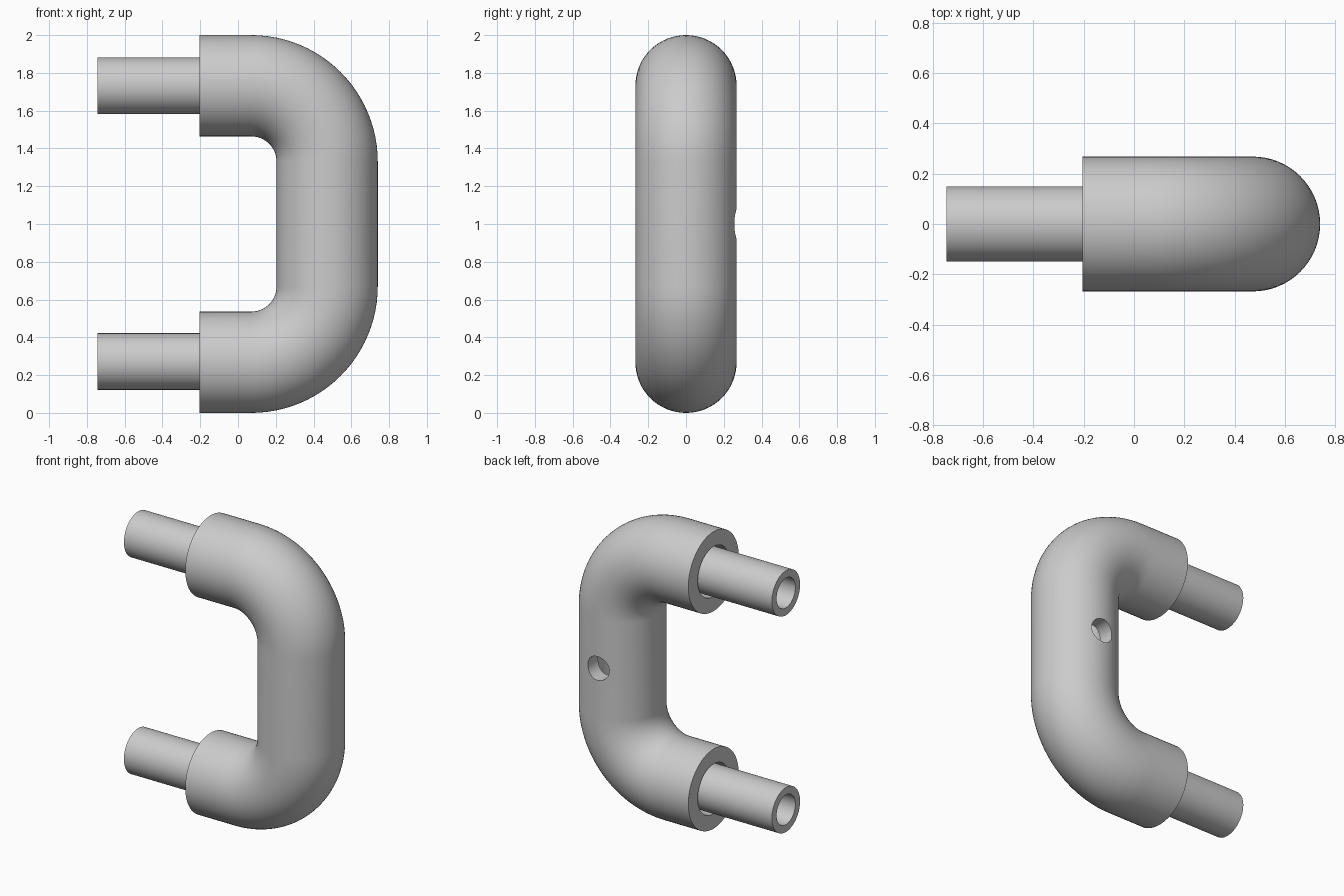
import bpy, bmesh, math
from mathutils import Vector

if "Cube" in bpy.data.objects:
    bpy.data.objects.remove(bpy.data.objects["Cube"])

SEG = 64                      # sides around every tube
OUTER, INNER = 0.268, 0.168   # bent sleeve radii
PIPE, BORE = 0.15, 0.10       # straight pipe radii
BEND = 0.402                  # centreline bend radius
BX, TOP, LOW = 0.07, 1.732, 0.268

grey = bpy.data.materials.new("light grey")
grey.diffuse_color = (0.6, 0.6, 0.6, 1)
grey.use_nodes = True
grey.node_tree.nodes["Principled BSDF"].inputs["Base Color"].default_value = grey.diffuse_color


def hollow_sweep(name, path, r_out, r_in):
    """Sweep a ring along a path of (point, normal) pairs lying in the xz plane."""
    bm = bmesh.new()

    def rings(r):
        out = []
        for p, n in path:
            ring = []
            for i in range(SEG):
                a = 2 * math.pi * i / SEG
                ring.append(bm.verts.new(p + n * r * math.cos(a) + Vector((0, r * math.sin(a), 0))))
            out.append(ring)
        return out

    def bridge(a, b):
        for i in range(SEG):
            j = (i + 1) % SEG
            bm.faces.new((a[i], a[j], b[j], b[i]))

    outer, inner = rings(r_out), rings(r_in)
    for shell in (outer, inner):
        for a, b in zip(shell, shell[1:]):
            bridge(a, b)
    bridge(outer[0], inner[0])
    bridge(outer[-1], inner[-1])
    bmesh.ops.recalc_face_normals(bm, faces=bm.faces)
    mesh = bpy.data.meshes.new(name)
    bm.to_mesh(mesh)
    bm.free()
    mesh.materials.append(grey)
    ob = bpy.data.objects.new(name, mesh)
    bpy.context.collection.objects.link(ob)
    return ob


def activate(ob):
    bpy.ops.object.select_all(action='DESELECT')
    ob.select_set(True)
    bpy.context.view_layer.objects.active = ob


def smooth(ob):
    activate(ob)
    bpy.ops.object.shade_smooth_by_angle(angle=math.radians(30))


# bent sleeve: straight end, two quarter bends, straight end
path = [(Vector((-0.205, 0, TOP)), Vector((0, 0, 1)))]
for cz, start in ((TOP - BEND, 90), (LOW + BEND, 0)):
    for k in range(25):
        a = math.radians(start - 90 * k / 24)
        n = Vector((math.cos(a), 0, math.sin(a)))
        path.append((Vector((BX, 0, cz)) + n * BEND, n))
path.append((Vector((-0.205, 0, LOW)), Vector((0, 0, -1))))
sleeve = hollow_sweep("bent_sleeve", path, OUTER, INNER)

# round hole through the rear wall
bpy.ops.mesh.primitive_cylinder_add(vertices=48, radius=0.08, depth=0.3,
                                    location=(BX + BEND, 0.25, 1.0),
                                    rotation=(math.pi / 2, 0, 0))
cutter = bpy.context.object
cutter.name = "hole_cutter"
cutter.hide_render = True
cutter.data.materials.append(grey)
mod = sleeve.modifiers.new("hole", 'BOOLEAN')
mod.operation = 'DIFFERENCE'
mod.solver = 'EXACT'
mod.object = cutter
activate(sleeve)
bpy.ops.object.modifier_apply(modifier=mod.name)
bpy.data.objects.remove(cutter)
smooth(sleeve)

# straight pipes entering both ends of the sleeve
for name, z in (("upper_pipe", TOP), ("lower_pipe", LOW + 0.004)):
    up = Vector((0, 0, 1))
    smooth(hollow_sweep(name, [(Vector((-0.745, 0, z)), up), (Vector((BX, 0, z)), up)], PIPE, BORE))
